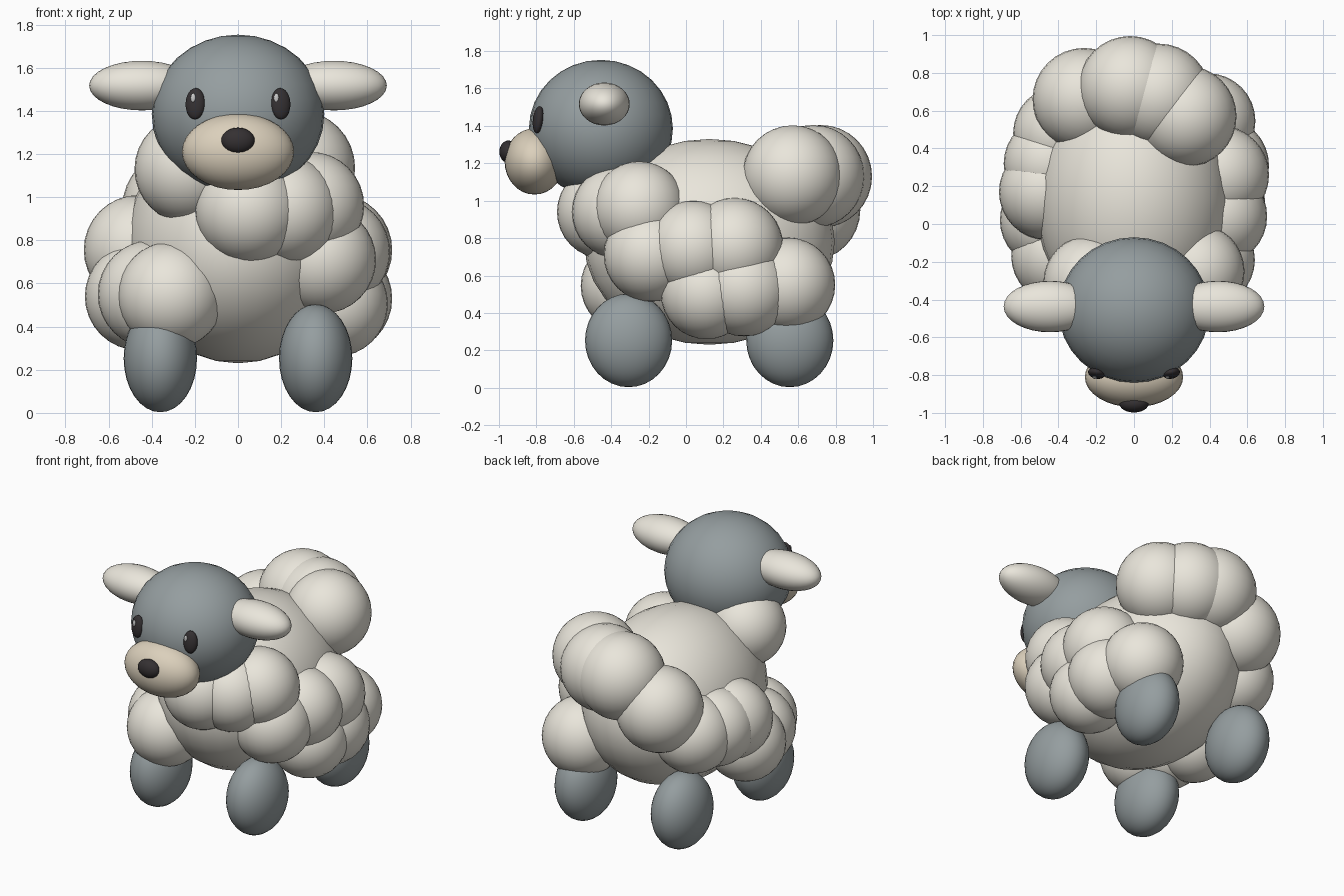
import bpy


def material(name, rgb):
    m = bpy.data.materials.new(name)
    m.diffuse_color = (*rgb, 1)
    return m


WOOL = material("wool", (0.82, 0.79, 0.71))
FUR = material("grey_fur", (0.30, 0.34, 0.35))
TAN = material("tan", (0.71, 0.63, 0.50))
DARK = material("dark", (0.035, 0.03, 0.032))
WHITE = material("white", (0.95, 0.95, 0.95))


def ball(name, loc, size, mat, rot=(0, 0, 0), seg=32):
    """Smooth ellipsoid with the given centre and half sizes."""
    bpy.ops.mesh.primitive_uv_sphere_add(segments=seg, ring_count=seg // 2,
                                         radius=1, location=loc, rotation=rot)
    ob = bpy.context.object
    ob.name = name
    ob.scale = size
    bpy.ops.object.shade_smooth()
    ob.data.materials.append(mat)
    return ob


# Body and head
ball("body", (0, 0.125, 0.78), (0.52, 0.67, 0.55), WOOL)
ball("head", (0, -0.455, 1.385), (0.40, 0.385, 0.368), FUR)
ball("snout", (0, -0.81, 1.21), (0.26, 0.16, 0.177), TAN)
ball("nose", (0, -0.95, 1.262), (0.078, 0.048, 0.06), DARK, seg=24)

# Mirrored ears, eyes and legs
for s, side in ((-1, "left"), (1, "right")):
    ball("ear_" + side, (s * 0.445, -0.437, 1.517), (0.245, 0.136, 0.115), WOOL)
    ball("eye_" + side, (s * 0.198, -0.79, 1.433), (0.046, 0.028, 0.073), DARK,
         rot=(-0.12, 0, s * 0.2), seg=24)
    ball("eye_glint_" + side, (s * 0.193 - 0.015, -0.812, 1.46),
         (0.012, 0.008, 0.022), WHITE, seg=12)
    for y, end in ((-0.307, "front"), (0.555, "back")):
        ball(f"{end}_leg_{side}", (s * 0.36, y, 0.253), (0.17, 0.233, 0.25), FUR)

# Wool tufts: clusters of overlapping balls (x, y, z, radius)
tufts = {
    "rump_tuft": [(-0.02, 0.72, 1.13, 0.275), (0.13, 0.68, 1.13, 0.275),
                  (0.275, 0.57, 1.135, 0.268), (-0.265, 0.66, 0.95, 0.272)],
    "collar_tuft": [(0.05, -0.44, 0.94, 0.25), (0.22, -0.36, 0.94, 0.25),
                    (0.335, -0.25, 0.96, 0.25), (-0.23, -0.31, 1.13, 0.25)],
    "right_upper_tuft": [(0.39, -0.19, 0.71, 0.25), (0.45, 0.04, 0.745, 0.255),
                         (0.455, 0.26, 0.755, 0.26)],
    "right_lower_tuft": [(0.45, 0.11, 0.505, 0.245), (0.46, 0.31, 0.53, 0.255),
                         (0.39, 0.545, 0.55, 0.253)],
    "left_lower_tuft": [(-0.31, -0.315, 0.545, 0.248), (-0.40, -0.17, 0.55, 0.25),
                        (-0.46, 0.02, 0.54, 0.25)],
    "left_upper_tuft": [(-0.46, 0.17, 0.755, 0.255), (-0.44, 0.32, 0.75, 0.25),
                        (-0.39, 0.48, 0.75, 0.25)],
}
for name, balls in tufts.items():
    for i, (x, y, z, r) in enumerate(balls, 1):
        ball(f"{name}_{i}", (x, y, z), (r, r, r), WOOL)
